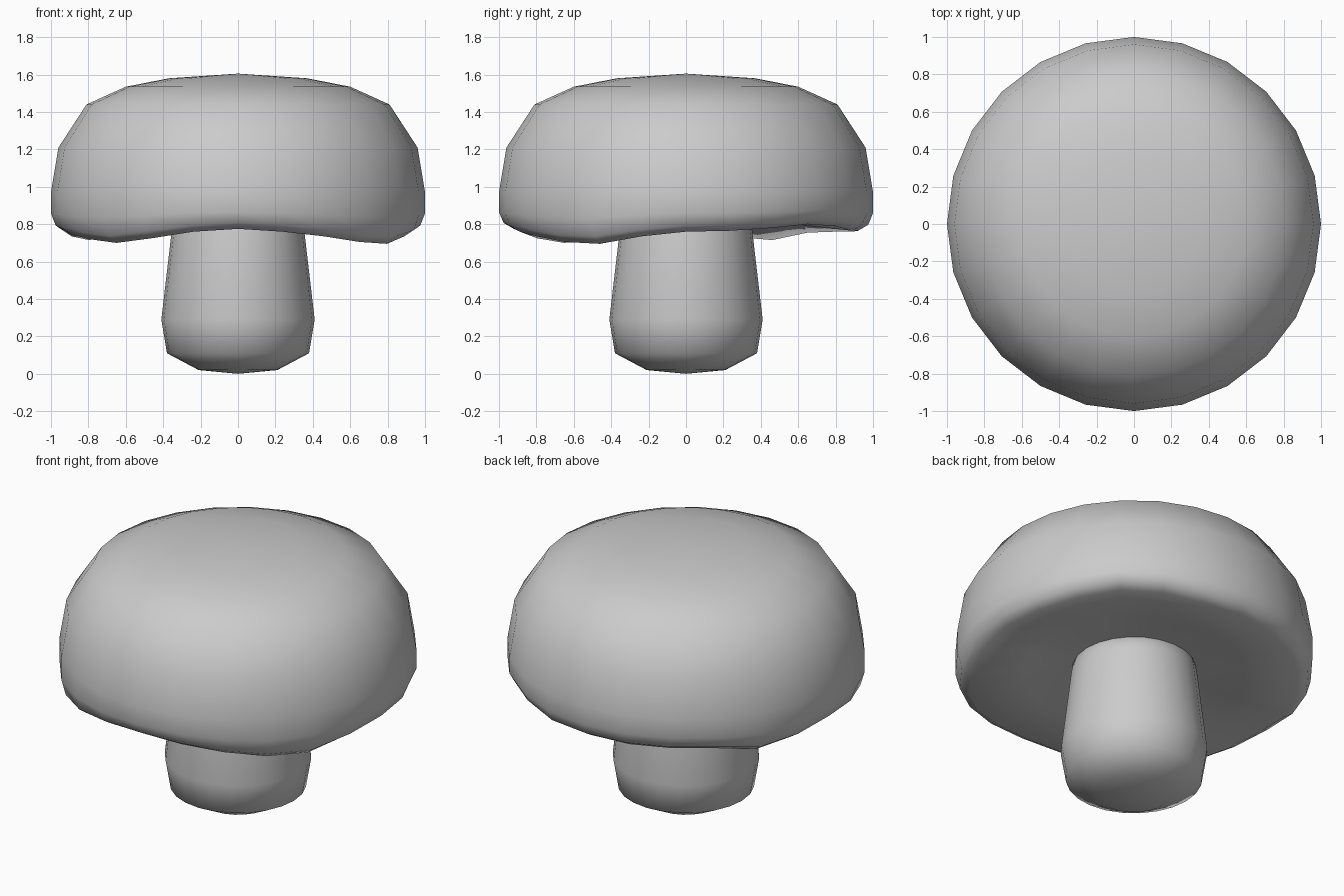
import bpy, bmesh, math

if "Cube" in bpy.data.objects:
    bpy.data.objects.remove(bpy.data.objects["Cube"])

SIDES = 24


def lathe(name, profile, offset=None):
    """Closed revolved mesh; profile rows are (radius, z, weight of the wavy offset)."""
    bm = bmesh.new()
    rings = []
    for r, z, w in profile:
        if r == 0:
            rings.append([bm.verts.new((0, 0, z))])
            continue
        ring = []
        for i in range(SIDES):
            a = 2 * math.pi * i / SIDES
            dz = w * offset[i] if offset else 0
            ring.append(bm.verts.new((r * math.cos(a), r * math.sin(a), z + dz)))
        rings.append(ring)
    for a, b in zip(rings, rings[1:]):
        for i in range(SIDES):
            j = (i + 1) % SIDES
            if len(a) == 1:
                bm.faces.new((a[0], b[i], b[j]))
            elif len(b) == 1:
                bm.faces.new((a[i], b[0], a[j]))
            else:
                bm.faces.new((a[i], b[i], b[j], a[j]))
    bmesh.ops.recalc_face_normals(bm, faces=bm.faces)
    me = bpy.data.meshes.new(name)
    bm.to_mesh(me)
    bm.free()
    for p in me.polygons:
        p.use_smooth = True
    ob = bpy.data.objects.new(name, me)
    bpy.context.collection.objects.link(ob)
    return ob


# Height of the wavy cap rim every 15 degrees, starting at +x
rim = [.76, .765, .78, .80, .79, .765, .765, .76, .76, .755, .715, .735,
       .76, .745, .72, .70, .725, .76, .775, .76, .735, .705, .695, .735]
wave = [z - .74 for z in rim]

# Cap: dome, rolled rim and hollow underside
lathe("mushroom_cap", [
    (0, 1.605, 0), (.37, 1.58, 0), (.60, 1.535, 0), (.81, 1.44, 0),
    (.96, 1.21, 0), (1.0, .97, 0), (1.0, .85, .4), (.975, .775, .9),
    (.92, .74, 1), (.62, .785, .5), (.33, .83, 0), (0, .85, 0)], wave)

# Stem: bulged base, narrowing up into the cap
lathe("mushroom_stem", [
    (0, 0, 0), (.21, .02, 0), (.38, .11, 0), (.41, .29, 0),
    (.355, .76, 0), (.34, .86, 0), (0, .87, 0)])
